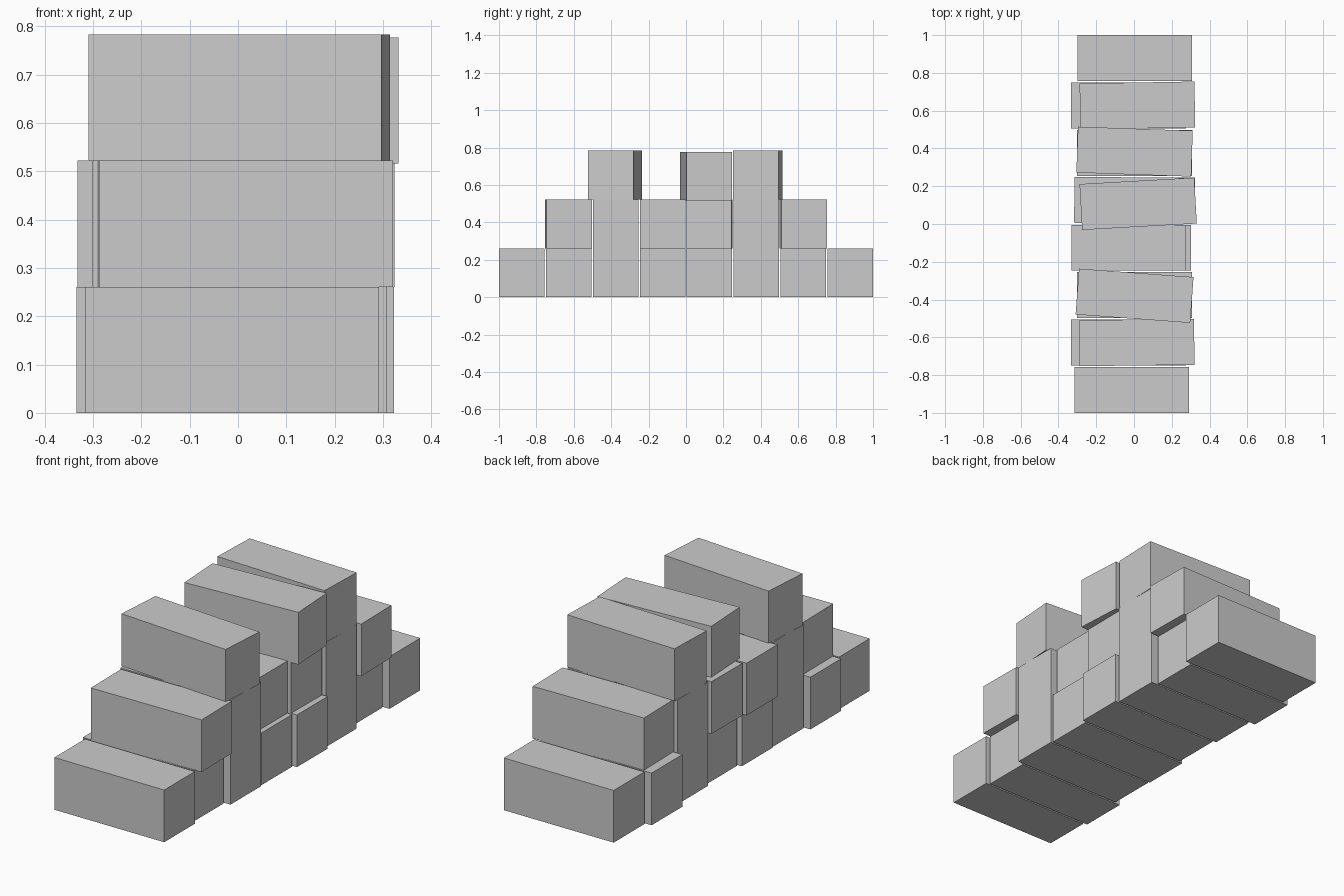
import bpy
from math import radians
from mathutils import Matrix
import bmesh

cube = bpy.data.objects.get("Cube")
if cube:
    bpy.data.objects.remove(cube, do_unlink=True)

LENGTH, DEPTH, HEIGHT = 0.608, 0.243, 0.261
PITCH = 0.251

stone = bpy.data.materials.new("stone_grey")
stone.use_nodes = True
grey = (0.6, 0.6, 0.6, 1)
stone.diffuse_color = grey
stone.node_tree.nodes["Principled BSDF"].inputs["Base Color"].default_value = grey


def block(name, x, y, z, turn=0):
    """One rectangular block, turned about the vertical by some degrees."""
    bm = bmesh.new()
    bmesh.ops.create_cube(bm, size=1, matrix=Matrix.Diagonal((LENGTH, DEPTH, HEIGHT, 1)))
    mesh = bpy.data.meshes.new(name)
    bm.to_mesh(mesh)
    bm.free()
    mesh.materials.append(stone)
    ob = bpy.data.objects.new(name, mesh)
    ob.location = (x, y, z + HEIGHT / 2)
    ob.rotation_euler.z = radians(turn)
    bpy.context.collection.objects.link(ob)


def course(name, z, shifts):
    """A row of blocks along y, each with a sideways shift and a turn."""
    first = -PITCH * (len(shifts) - 1) / 2
    for i, (x, turn) in enumerate(shifts):
        block(f"{name}_block_{i + 1}", x, first + i * PITCH, z, turn)


# Bottom and middle courses
course("bottom", 0, [(-0.012, 0), (-0.03, 0), (0.003, 0), (-0.002, 0),
                     (0.019, 0), (0.003, 0), (-0.03, 0), (0.004, 0)])
course("middle", HEIGHT, [(0.015, 0.7), (0.003, 0), (-0.028, 0),
                          (-0.012, -0.5), (0.003, 0), (0.018, 1)])

# Loose blocks on top
block("top_front_block", 0.003, -0.38, 2 * HEIGHT, -4.2)
block("top_middle_block", 0.022, 0.107, 2 * HEIGHT - 0.006, 3.2)
block("top_back_block", 0.003, 0.383, 2 * HEIGHT, -2)
